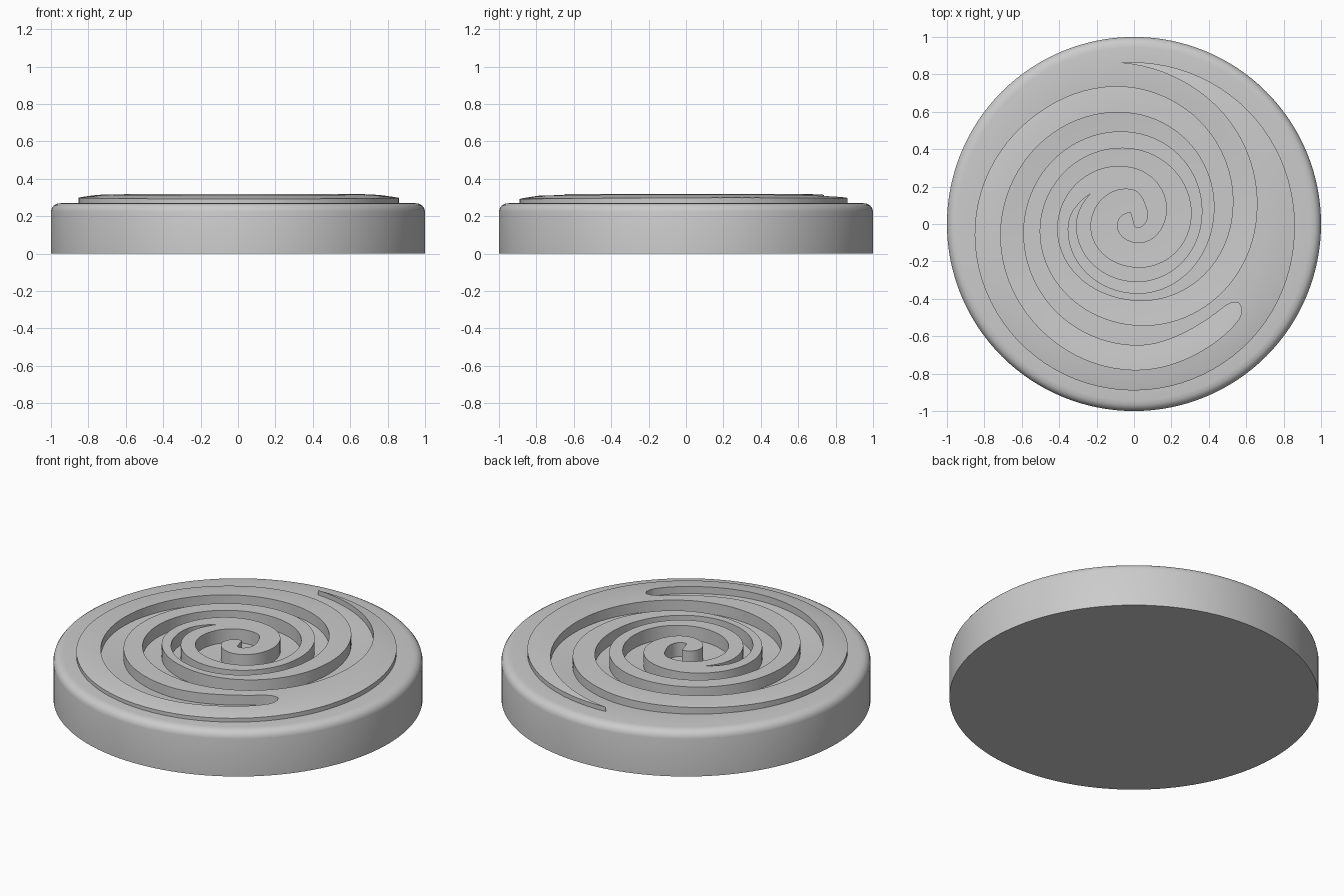
import bpy, bmesh, math
from mathutils import Vector

cube = bpy.data.objects.get("Cube")
if cube:
    bpy.data.objects.remove(cube, do_unlink=True)

# One plain grey material for everything
grey = bpy.data.materials.new("plain grey")
grey.use_nodes = True
colour = (0.6, 0.6, 0.6, 1)
grey.diffuse_color = colour
grey.node_tree.nodes["Principled BSDF"].inputs["Base Color"].default_value = colour


def make_object(name, bm):
    bmesh.ops.recalc_face_normals(bm, faces=bm.faces)
    mesh = bpy.data.meshes.new(name)
    bm.to_mesh(mesh)
    bm.free()
    mesh.materials.append(grey)
    obj = bpy.data.objects.new(name, mesh)
    bpy.context.collection.objects.link(obj)
    return obj


def revolve(name, profile, steps=128):
    """Turn a radius/height profile around the z axis."""
    bm = bmesh.new()
    verts = [bm.verts.new((r, 0, z)) for r, z in profile]
    edges = [bm.edges.new(pair) for pair in zip(verts, verts[1:])]
    bmesh.ops.spin(bm, geom=verts + edges, cent=(0, 0, 0), axis=(0, 0, 1),
                   angle=math.tau, steps=steps)
    bmesh.ops.remove_doubles(bm, verts=bm.verts, dist=0.0001)
    return make_object(name, bm)


def prism(name, outline, low, high):
    """Extrude a flat outline between two heights."""
    bm = bmesh.new()
    face = bm.faces.new([bm.verts.new((x, y, low)) for x, y in outline])
    out = bmesh.ops.extrude_face_region(bm, geom=[face])
    moved = [v for v in out["geom"] if isinstance(v, bmesh.types.BMVert)]
    bmesh.ops.translate(bm, verts=moved, vec=(0, 0, high - low))
    return make_object(name, bm)


def spiral(knots, step=4):
    """Smooth curve through (clockwise angle from the back, radius) knots."""
    def slope(i):
        a, b = knots[max(i - 1, 0)], knots[min(i + 1, len(knots) - 1)]
        return (b[1] - a[1]) / (b[0] - a[0])
    points = []
    for i in range(len(knots) - 1):
        (a0, r0), (a1, r1) = knots[i], knots[i + 1]
        span = a1 - a0
        count = max(2, round(span / step))
        for k in range(count + (i == len(knots) - 2)):
            t = k / count
            s = 1 - t
            r = (s * s * (1 + 2 * t) * r0 + s * s * t * span * slope(i)
                 + t * t * (1 + 2 * s) * r1 - t * t * s * span * slope(i + 1))
            a = math.radians(a0 + span * t)
            points.append(Vector((r * math.sin(a), r * math.cos(a))))
    return points


def boolean(target, cutter, operation):
    cutter.hide_render = True
    mod = target.modifiers.new(operation.lower(), "BOOLEAN")
    mod.operation = operation
    mod.solver = "EXACT"
    mod.object = cutter
    bpy.context.view_layer.objects.active = target
    bpy.ops.object.modifier_apply(modifier=mod.name)
    bpy.data.objects.remove(cutter, do_unlink=True)


# Base disc with a rounded rim and a shallow dished floor
base = revolve("base_disc", [
    (0, 0), (1, 0), (1, .225), (.996, .242), (.985, .257), (.968, .267),
    (.945, .27), (.8, .272), (.7, .265), (.6, .255), (.4, .24), (0, .235)])

# Raised swirl outline: outer edge in to the middle, inner edge back out
outer_edge = spiral([
    (-5, .865), (45, .86), (90, .86), (135, .88), (180, .89), (225, .88),
    (270, .85), (315, .79), (360, .73), (450, .52), (540, .41), (630, .41),
    (720, .3), (810, .16), (900, .1), (990, .09), (1065, .065)])
inner_edge = spiral([
    (-5, .865), (30, .78), (90, .65), (180, .54), (270, .5), (360, .4),
    (450, .3), (540, .23), (630, .23), (720, .18), (751, .117),
    (810, .055), (880, .012)])
swirl = prism("raised_swirl", outer_edge + inner_edge[:0:-1], .1, .4)

# Closed teardrop groove that tapers to a point
groove_outer = spiral([
    (127, .7), (128, .73), (132, .757), (150, .768), (180, .78), (225, .75),
    (270, .71), (360, .59), (450, .42), (540, .37), (630, .35), (664, .285)])
groove_inner = spiral([
    (127, .7), (129, .67), (134, .652), (150, .64), (180, .65), (270, .59),
    (360, .49), (450, .36), (540, .31), (630, .31), (664, .285)])
groove = prism("groove_cutter", groove_outer + groove_inner[-2:0:-1], .05, .5)
boolean(swirl, groove, "DIFFERENCE")

# Domed top of the swirl
dome = revolve("dome_cutter", [
    (0, .2), (.97, .2), (.97, .27), (.92, .285), (.87, .297), (.82, .305),
    (.77, .312), (.72, .316), (.64, .319), (0, .319)])
boolean(swirl, dome, "INTERSECT")

# Smooth shading with sharp edges kept
bpy.ops.object.select_all(action="DESELECT")
for obj in (base, swirl):
    obj.select_set(True)
bpy.context.view_layer.objects.active = swirl
bpy.ops.object.shade_smooth_by_angle(angle=math.radians(30))
